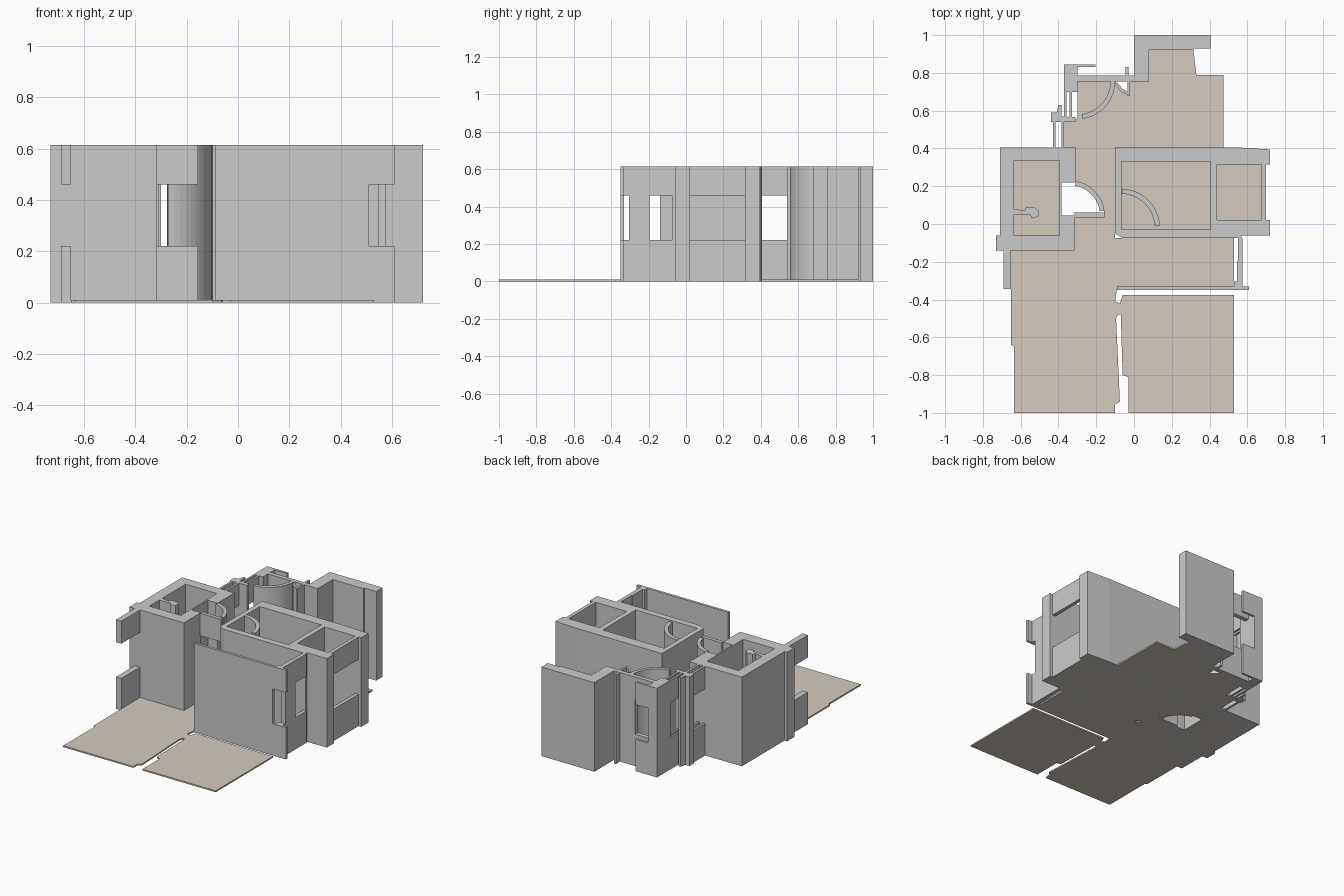
import bpy, bmesh, math
from mathutils import Vector

if "Cube" in bpy.data.objects:
    bpy.data.objects.remove(bpy.data.objects["Cube"])

H, SILL, HEAD, FLOOR = 0.615, 0.22, 0.46, 0.01   # wall top, window sill, window head, floor top

tan = bpy.data.materials.new("floor_tan")
tan.diffuse_color = (0.66, 0.60, 0.52, 1)
tan.use_nodes = True
tan.node_tree.nodes["Principled BSDF"].inputs["Base Color"].default_value = tan.diffuse_color


def slab(name, z0, z1, *loops, mat=None):
    """Extrude a plan outline (further loops are holes) from z0 to z1."""
    cu = bpy.data.curves.new(name + "_plan", 'CURVE')
    cu.dimensions, cu.fill_mode, cu.extrude = '2D', 'BOTH', (z1 - z0) / 2
    for loop in loops:
        sp = cu.splines.new('POLY')
        sp.points.add(len(loop) - 1)
        for p, (x, y) in zip(sp.points, loop):
            p.co = (x, y, 0, 1)
        sp.use_cyclic_u = True
    tmp = bpy.data.objects.new(name + "_plan", cu)
    me = bpy.data.meshes.new_from_object(tmp)
    bpy.data.objects.remove(tmp)
    bm = bmesh.new()
    bm.from_mesh(me)
    bmesh.ops.remove_doubles(bm, verts=bm.verts, dist=1e-5)
    bmesh.ops.recalc_face_normals(bm, faces=bm.faces)
    bmesh.ops.translate(bm, verts=bm.verts, vec=Vector((0, 0, (z0 + z1) / 2)))
    for f in bm.faces:
        f.smooth = False
    bm.to_mesh(me)
    bm.free()
    me.name = name
    me.materials.clear()
    if mat:
        me.materials.append(mat)
    ob = bpy.data.objects.new(name, me)
    bpy.context.collection.objects.link(ob)
    return ob


def rect(x0, x1, y0, y1):
    return [(x0, y0), (x1, y0), (x1, y1), (x0, y1)]


def wall(name, *loops):
    slab(name, 0, H, *loops)


def window(name, *loops):
    """Wall with an opening: parapet below and lintel above."""
    slab(name + "_parapet", 0, SILL, *loops)
    slab(name + "_lintel", HEAD, H, *loops)


def floor(name, *loops):
    slab(name, 0, FLOOR, *loops, mat=tan)


def arc(cx, cy, r, a0, a1, n):
    step = math.radians(a1 - a0) / n
    return [(cx + r * math.cos(math.radians(a0) + i * step),
             cy + r * math.sin(math.radians(a0) + i * step)) for i in range(n + 1)]


def band(cx, cy, r0, r1, a0, a1, n=12):
    return arc(cx, cy, r1, a0, a1, n) + arc(cx, cy, r0, a0, a1, n)[::-1]


# Floors
floor("main_floor", [
    (-.635, -1), (-.1, -1), (-.1, -.955), (-.075, -.94), (-.095, -.5), (-.085, -.48),
    (-.07, -.48), (-.06, -.8), (-.03, -.81), (-.03, -1), (.53, -1), (.53, -.375),
    (-.06, -.375), (-.075, -.42), (-.1, -.41), (-.09, -.335), (.53, -.335), (.53, -.075),
    (-.1, -.075), (-.1, .405), (.475, .405), (.475, .79), (.33, .79), (.315, .92),
    (.08, .92), (.08, .755), (-.02, .755), (-.03, .69), (-.07, .7), (-.1, .755),
    (-.3, .755), (-.3, .555), (-.37, .54), (-.37, .405), (-.31, .405), (-.31, .22),
    (-.22, .185), (-.17, .12), (-.155, .045), (-.315, .045), (-.315, -.14),
    (-.65, -.14), (-.65, -.64), (-.635, -.65)])
floor("left_room_floor", rect(-.635, -.395, -.06, .335))
floor("middle_room_floor", rect(-.065, .405, -.03, .33))
floor("right_room_floor", rect(.44, .675, .02, .32))

# Left block of thick walls around a room
wall("left_room_walls",
     [(-.71, .405), (-.31, .405), (-.31, .22), (-.385, .22), (-.385, .045), (-.315, .045),
      (-.315, -.14), (-.73, -.14), (-.73, -.06), (-.71, -.06)],
     rect(-.635, -.395, -.06, .335))
wall("left_room_stub", [(-.635, .05), (-.55, .05), (-.54, .03), (-.505, .04), (-.505, .07),
                        (-.53, .09), (-.57, .09), (-.58, .07), (-.635, .08)])
window("left_front_window", rect(-.69, -.65, -.345, -.14))

# Right block: two rooms, the outer one closed by a window wall
wall("right_block_walls",
     [(-.1, .405), (.55, .405), (.72, .395), (.72, .315), (.44, .315), (.44, .02),
      (.72, .02), (.72, -.06), (.57, -.06), (.57, -.075), (-.06, -.075), (-.1, -.05)],
     rect(-.065, .405, -.03, .33))
window("right_room_window", rect(.675, .7, .02, .315))

# Front wall and its corner windows
wall("front_wall", rect(-.09, .51, -.35, -.332))
window("front_wall_end_window", rect(.51, .61, -.35, -.332))
window("right_corner_window", rect(.53, .575, -.332, -.305))
wall("right_corner_pier", rect(.545, .575, -.305, -.195))
window("right_side_window", rect(.55, .575, -.195, -.075))

# Curved door swings
window("left_door_swing", band(-.34, .045, .16, .185, 8, 80))
window("left_door_leaf", rect(-.315, -.155, .035, .06))
wall("middle_door_swing", band(-.07, -.02, .18, .207, 3, 88))
wall("back_door_swing", band(-.3, .755, .175, .2, -82, 0))

# Back wall
wall("back_wall", [(0, 1), (.405, 1), (.405, .93), (.315, .93), (.315, .92), (.08, .92),
                   (.08, .755), (-.16, .755), (-.16, .785), (-.045, .785), (-.045, .83),
                   (-.03, .83), (-.03, .785), (0, .785)])
window("back_wall_window", rect(-.3, -.16, .755, .785))
wall("back_nook_side", rect(-.035, -.022, .68, .755))
wall("back_nook_slant", [(-.1, .74), (-.09, .75), (-.06, .715), (-.035, .7), (-.035, .685),
                         (-.07, .7)])

# Back left corner walls and windows
wall("back_corner_pier", rect(-.37, -.3, .70, .845))
window("back_corner_window", rect(-.3, -.205, .83, .845))
for i, x in enumerate((-.37, -.342)):
    window(f"back_left_window_{i + 1}", rect(x, x + .013, .565, .70))
wall("back_left_pier", [(-.44, .54), (-.31, .54), (-.31, .565), (-.385, .57), (-.385, .63),
                        (-.4, .63), (-.41, .59), (-.44, .59)])
for i, x in enumerate((-.43, -.385)):
    window(f"left_side_window_{i + 1}", rect(x, x + .015, .405, .54))
